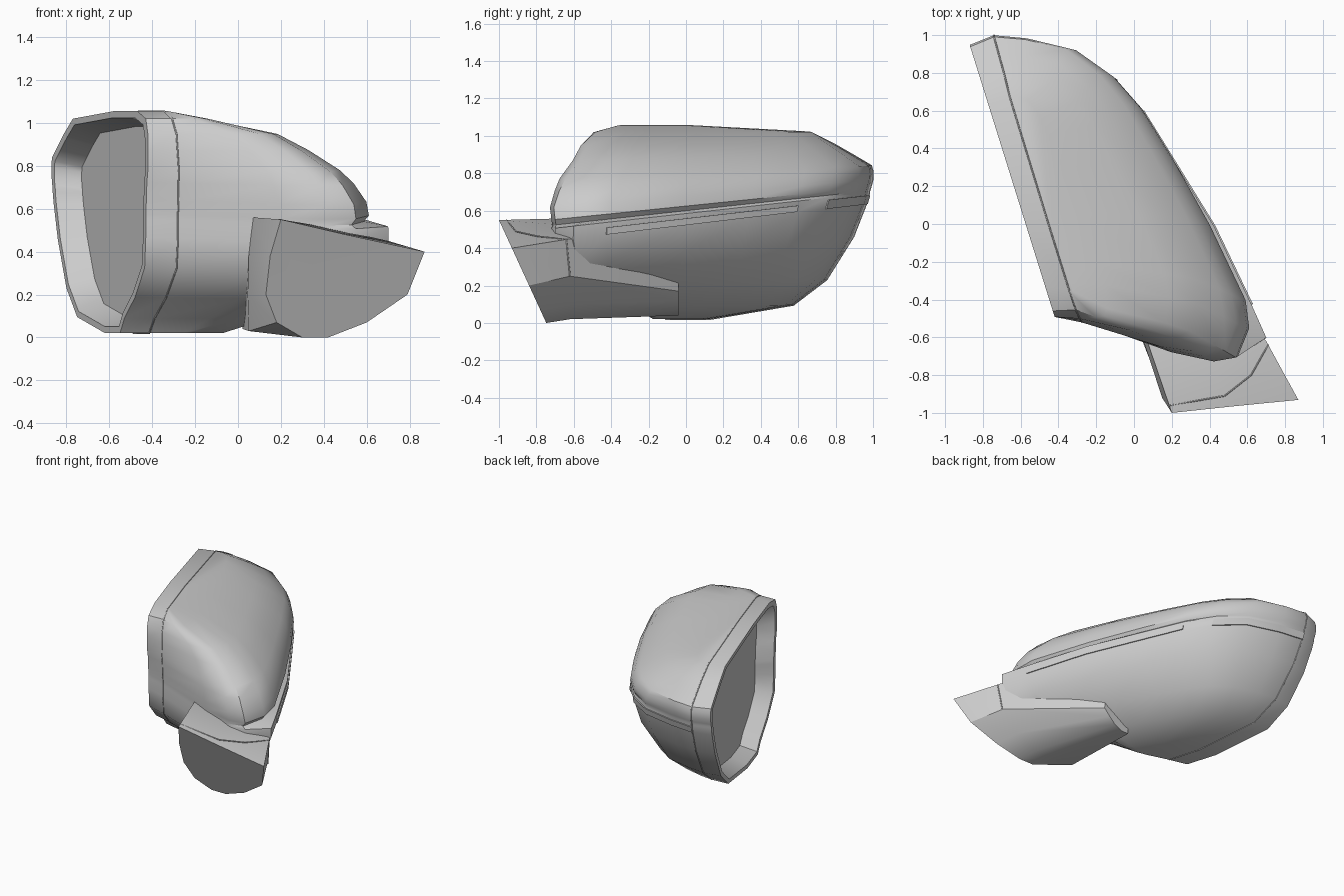
import bpy, bmesh, math
from mathutils import Vector

cube = bpy.data.objects.get("Cube")
if cube:
    bpy.data.objects.remove(cube, do_unlink=True)

grey = bpy.data.materials.new("light_grey")
grey.use_nodes = True
grey.diffuse_color = (0.6, 0.6, 0.6, 1)
grey.node_tree.nodes["Principled BSDF"].inputs["Base Color"].default_value = (0.6, 0.6, 0.6, 1)


def build(name, verts, faces, angle=38):
    """Mesh object with outward normals and smooth shading below the angle."""
    mesh = bpy.data.meshes.new(name)
    mesh.from_pydata([tuple(v) for v in verts], [], faces)
    bm = bmesh.new()
    bm.from_mesh(mesh)
    bmesh.ops.remove_doubles(bm, verts=bm.verts, dist=0.0005)
    bmesh.ops.recalc_face_normals(bm, faces=bm.faces)
    bm.to_mesh(mesh)
    bm.free()
    mesh.materials.append(grey)
    obj = bpy.data.objects.new(name, mesh)
    bpy.context.collection.objects.link(obj)
    bpy.ops.object.select_all(action="DESELECT")
    obj.select_set(True)
    bpy.context.view_layer.objects.active = obj
    bpy.ops.object.shade_smooth_by_angle(angle=math.radians(angle))
    return obj


def bridge(a, b, n, closed):
    """Quads between two rows of n vertices that start at index a and b."""
    return [(a + i, a + (i + 1) % n, b + (i + 1) % n, b + i) for i in range(n if closed else n - 1)]


def seam(name, points, cyclic, radius=0.004):
    curve = bpy.data.curves.new(name, "CURVE")
    curve.dimensions = "3D"
    curve.bevel_depth = radius
    curve.bevel_resolution = 1
    spline = curve.splines.new("POLY")
    spline.points.add(len(points) - 1)
    for sp, p in zip(spline.points, points):
        sp.co = (*p, 1)
    spline.use_cyclic_u = cyclic
    curve.materials.append(grey)
    bpy.context.collection.objects.link(bpy.data.objects.new(name, curve))


# Plan outline of the housing, from the inner to the outer edge of the opening
UPPER = [(-.43, -.46), (-.28, -.5), (.2, -.67), (.43, -.72), (.55, -.7), (.61, -.55),
         (.59, -.4), (.4, 0), (.2, .36), (.04, .62), (-.1, .78), (-.3, .92),
         (-.55, .98), (-.74, 1), (-.87, .95)]
LOWER = list(UPPER)
LOWER[5:8] = [(.7, -.6), (.62, -.42), (.42, 0)]
BAND = 0.13


def opening(x):
    """Point of the slanted opening plane at x."""
    return Vector((x, -.46 - 3.2 * (x + .43)))


def layer(z, inner, outer, depth, lean, outline):
    """One level of the shell; lean pulls the front side back."""
    a, o = opening(inner), opening(outer)
    row = []
    for x, y in outline:
        dx, dy = x + .43, y + .46
        v = (dy + .23 * dx) / (1.41 - .23 * .44)
        w = dx + .44 * v
        w = min(w, BAND) + max(w - BAND, 0) * depth
        v += lean * w * max(1 - v, 0)
        p = a + (o - a) * v + Vector((1, -.23)) * w
        row.append(Vector((p.x, p.y, z + .12 * p.y * math.sin(math.pi * min(z, 1)) ** 2)))
    return row


# Height, inner and outer opening x, relative depth, lean, outline
LAYERS = [(.02, -.55, -.62, .34, 0, LOWER), (.09, -.53, -.75, .54, 0, LOWER),
          (.2, -.48, -.8, .74, 0, LOWER), (.37, -.435, -.84, .94, 0, LOWER),
          (.52, -.43, -.86, 1, 0, LOWER), (.585, -.43, -.865, 1, 0, LOWER),
          (.6, -.43, -.865, .975, 0, UPPER), (.625, -.43, -.867, 1, 0, UPPER),
          (.68, -.427, -.87, .985, 0, UPPER), (.75, -.425, -.87, .93, .02, UPPER),
          (.8, -.42, -.867, .87, .05, UPPER), (.88, -.42, -.84, .73, .11, UPPER),
          (.95, -.42, -.81, .58, .16, UPPER), (1.02, -.43, -.77, .22, .28, UPPER),
          (1.055, -.47, -.58, .02, .3, UPPER)]
rows = [layer(*spec) for spec in LAYERS]
n = len(UPPER)

# Housing shell, caps, rim and recess
verts = [p for row in rows for p in row]
faces = []
for i in range(len(rows) - 1):
    faces += bridge(i * n, i * n + n, n, False)
last = (len(rows) - 1) * n
faces += [tuple(range(n)), tuple(range(last, last + n))]
rim = [row[0] for row in rows] + [row[-1] for row in reversed(rows)]
m = len(rim)
centre = Vector((-.645, .228, .54))
inward = Vector((.954, .298, 0))
lip = [centre + (p - centre) * .94 for p in rim]
back = [centre + (p - centre) * .86 + inward * .115 for p in rim]
start = len(verts)
verts += rim + lip + back
faces += bridge(start, start + m, m, True) + bridge(start + m, start + 2 * m, m, True)
build("housing", verts, faces)

# Mirror glass
build("mirror_glass", back, [tuple(range(m))])

# Seam of the rim band
seam("rim_seam", [r[1] for r in rows] + [r[-2] for r in reversed(rows)], True)


# Raised strips that follow the back of the housing
def strip(name, first, last_point, low, high):
    bottom, top = rows[4], rows[5]
    pts = []
    for out in (-.01, .008):
        for h in (low, high):
            for i in range(first, last_point + 1):
                t = bottom[i + 1] - bottom[i - 1]
                normal = Vector((t.y, -t.x, 0)).normalized()
                pts.append(bottom[i].lerp(top[i], h) + normal * out)
    k = last_point - first + 1
    quads = []
    for a, b in ((0, 1), (2, 3), (0, 2), (1, 3)):
        quads += bridge(a * k, b * k, k, False)
    quads += [(0, k, 3 * k, 2 * k), (k - 1, 2 * k - 1, 4 * k - 1, 3 * k - 1)]
    build(name, pts, quads)


strip("accent_strip", 6, 9, .05, .6)
strip("indicator_lens", 10, 13, 0, .8)

# Mounting arm: base face, neck and end inside the housing, as x and z pairs
BASE = [(.2, .55), (.5, .48), (.87, .4), (.79, .2), (.6, .07),
        (.42, 0), (.3, 0), (.18, .07), (.13, .2), (.15, .38)]
NECK = [(.07, .56), (.38, .52), (.7, .45), (.68, .25), (.55, .1),
        (.38, .02), (.2, .02), (.05, .03), (.045, .2), (.05, .38)]
END = [(.05, .36), (.15, .36), (.22, .32), (.235, .17), (.19, .12),
       (.14, .07), (.08, .04), (.02, .04), (.02, .2), (.03, .3)]
arm = [Vector((x, -1 + .46 * (.55 - z), z)) for x, z in BASE]
arm += [Vector((x, -.62, z)) for x, z in NECK]
arm += [Vector((x, -.04, z)) for x, z in END]
k = len(BASE)
arm_faces = bridge(0, k, k, True) + bridge(k, 2 * k, k, True)
arm_faces.append(tuple(range(2 * k, 3 * k)))
hub = len(arm)
arm.append(Vector((.27, -.87, .27)))
arm_faces += [(i, (i + 1) % k, hub) for i in range(k)]
build("mounting_arm", arm, arm_faces, 32)

# Seam between the arm and its base cover
seam("base_seam", [(.19, -.96, .55), (.48, -.91, .49), (.62, -.8, .465),
                   (.71, -.64, .445), (.685, -.62, .25)], False)
